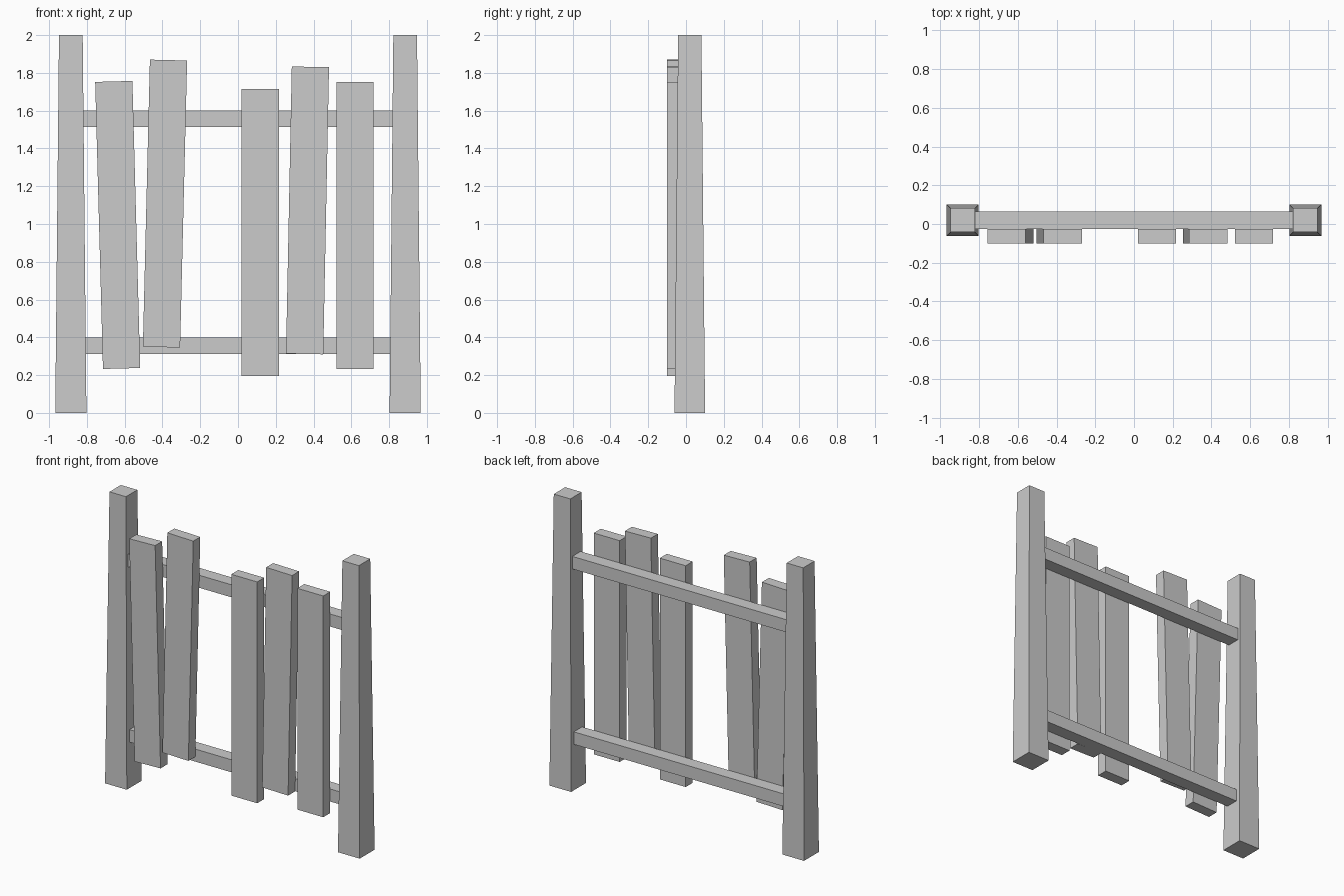
import bpy, bmesh
from math import radians
from mathutils import Matrix

if "Cube" in bpy.data.objects:
    bpy.data.objects.remove(bpy.data.objects["Cube"])


def block(name, centre, size, tilt=0.0, taper=1.0):
    """Box with an optional lean about y and a narrower top."""
    bm = bmesh.new()
    bmesh.ops.create_cube(bm, size=1.0)
    for v in bm.verts:
        k = taper if v.co.z > 0 else 1.0
        v.co.x *= size[0] * k
        v.co.y *= size[1] * k
        v.co.z *= size[2]
    bm.transform(Matrix.Rotation(radians(tilt), 4, 'Y'))
    mesh = bpy.data.meshes.new(name)
    bm.to_mesh(mesh)
    bm.free()
    obj = bpy.data.objects.new(name, mesh)
    obj.location = centre
    bpy.context.collection.objects.link(obj)
    return obj


# Tapered end posts
for side, sx in (("left", -1), ("right", 1)):
    block(f"{side}_post", (sx * 0.885, 0.02, 1.0), (0.165, 0.162, 2.0), taper=0.76)

# Horizontal rails, let into the posts
for level, z in (("lower", 0.355), ("upper", 1.557)):
    block(f"{level}_rail", (0, 0.02, z), (1.70, 0.09, 0.086))

# Uneven planks on the front: x, z of centre and lean in degrees
planks = [
    (-0.637, 0.995, -1.55),
    (-0.3865, 1.108, 1.4),
    (0.118, 0.955, 0.0),
    (0.368, 1.072, 1.15),
    (0.620, 0.993, 0.0),
]
for i, (x, z, lean) in enumerate(planks, 1):
    block(f"plank_{i}", (x, -0.063, z), (0.197, 0.076, 1.52), tilt=lean)
